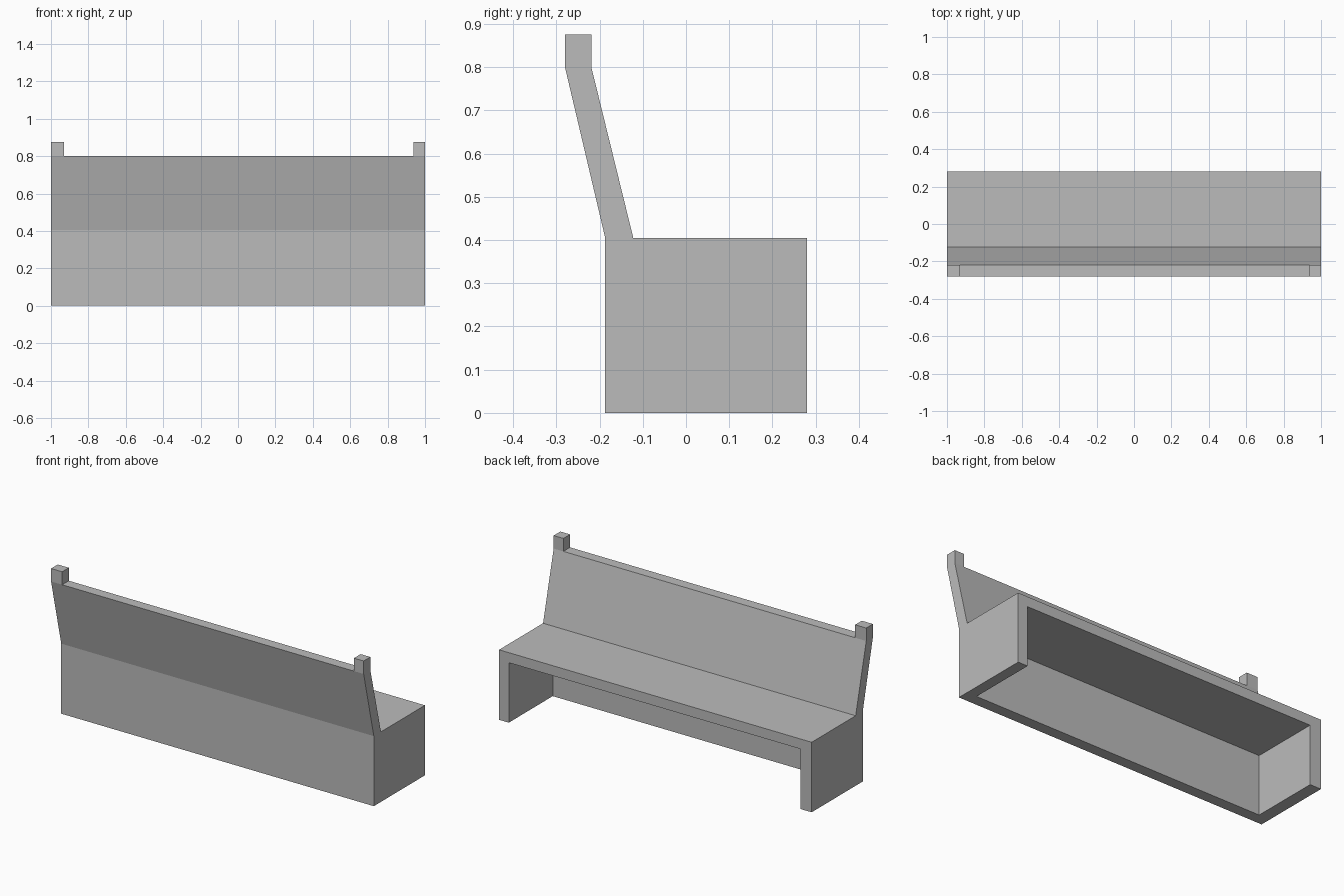
import bpy
import bmesh

cube = bpy.data.objects.get("Cube")
if cube:
    bpy.data.objects.remove(cube, do_unlink=True)

grey = bpy.data.materials.new("plain grey")
grey.use_nodes = True
colour = (0.5, 0.5, 0.5, 1)
grey.diffuse_color = colour
grey.node_tree.nodes["Principled BSDF"].inputs["Base Color"].default_value = colour


def extrude_profile(name, profile, x0, x1):
    """Sweep a closed (y, z) outline along x."""
    bm = bmesh.new()
    face = bm.faces.new([bm.verts.new((x0, y, z)) for y, z in profile])
    swept = bmesh.ops.extrude_face_region(bm, geom=[face])["geom"]
    verts = [v for v in swept if isinstance(v, bmesh.types.BMVert)]
    bmesh.ops.translate(bm, verts=verts, vec=(x1 - x0, 0, 0))
    bmesh.ops.recalc_face_normals(bm, faces=bm.faces)
    mesh = bpy.data.meshes.new(name)
    bm.to_mesh(mesh)
    bm.free()
    mesh.materials.append(grey)
    obj = bpy.data.objects.new(name, mesh)
    bpy.context.collection.objects.link(obj)
    return obj


def rect(y0, y1, z0, z1):
    return [(y0, z0), (y1, z0), (y1, z1), (y0, z1)]


WALL, REAR = -0.187, 0.28
SEAT_TOP, SEAT_BASE = 0.405, 0.347
BACK_TOP, POST_TOP = 0.8, 0.875
IN_R, IN_L = -0.929, 0.938

# Seat slab, lower wall and leaning backrest in one continuous section
section = [(WALL, 0), (-0.122, 0), (-0.122, SEAT_BASE), (REAR, SEAT_BASE),
           (REAR, SEAT_TOP), (-0.122, SEAT_TOP), (-0.219, BACK_TOP),
           (-0.28, BACK_TOP), (WALL, SEAT_TOP)]
extrude_profile("bench_body", section, IN_R, IN_L)

# End panels close the sides and rise into short square posts
end = [(WALL, 0), (REAR, 0), (REAR, SEAT_TOP), (-0.122, SEAT_TOP),
       (-0.219, BACK_TOP), (-0.219, POST_TOP), (-0.28, POST_TOP),
       (-0.28, BACK_TOP), (WALL, SEAT_TOP)]
extrude_profile("right_end_panel", end, -1, IN_R)
extrude_profile("left_end_panel", end, IN_L, 1)
